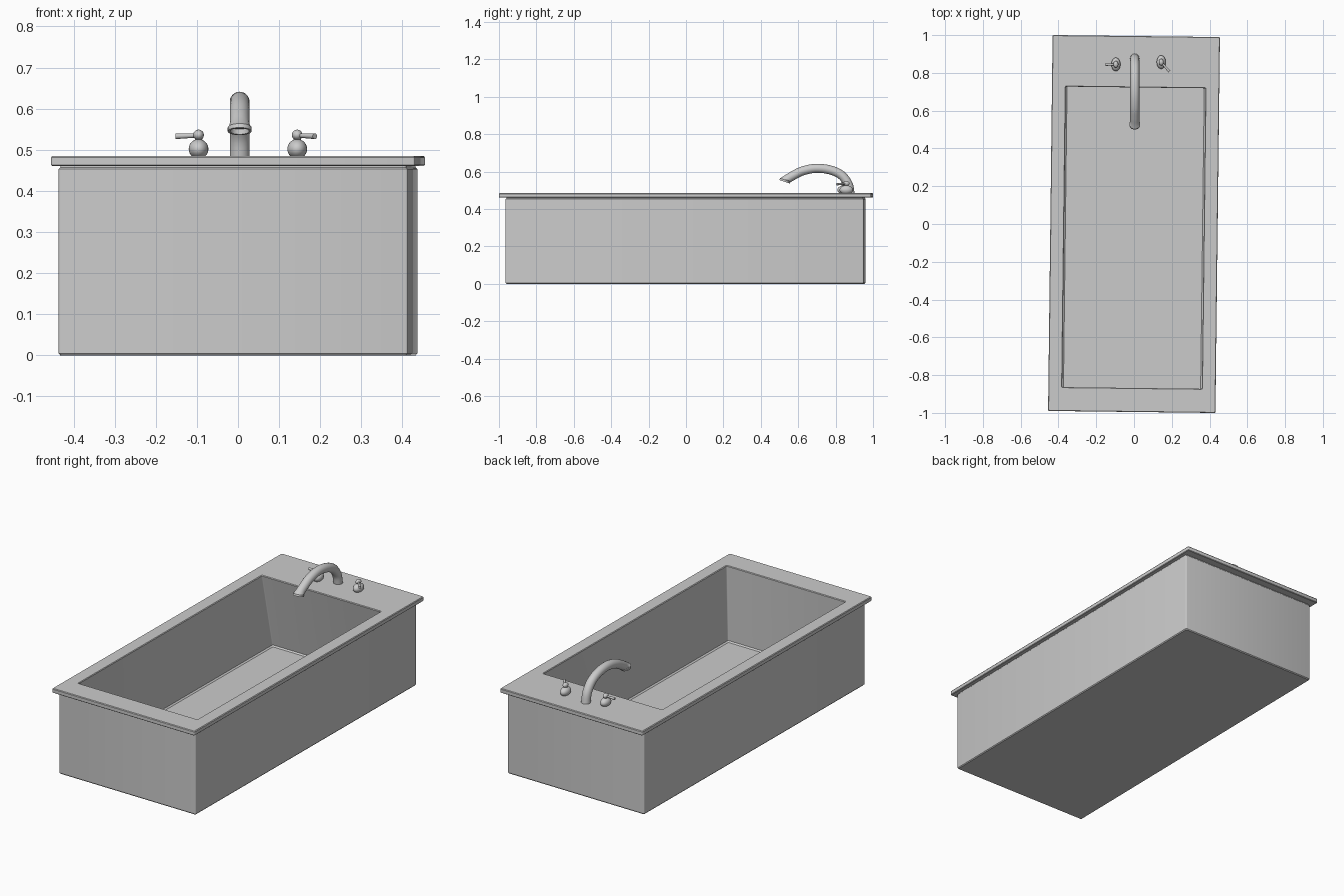
import bpy, bmesh, math
from mathutils import Vector

if "Cube" in bpy.data.objects:
    bpy.data.objects.remove(bpy.data.objects["Cube"])

TILT = 0.012  # whole tub sits very slightly turned


def finish(name, bm):
    bmesh.ops.recalc_face_normals(bm, faces=bm.faces)
    me = bpy.data.meshes.new(name)
    bm.to_mesh(me)
    bm.free()
    ob = bpy.data.objects.new(name, me)
    bpy.context.collection.objects.link(ob)
    bpy.ops.object.select_all(action='DESELECT')
    ob.select_set(True)
    bpy.context.view_layer.objects.active = ob
    bpy.ops.object.shade_smooth_by_angle(angle=math.radians(35))
    return ob


def loft(name, rings):
    bm = bmesh.new()
    loops = [[bm.verts.new(p) for p in r] for r in rings]
    n = len(loops[0])
    for a, b in zip(loops, loops[1:]):
        for i in range(n):
            j = (i + 1) % n
            bm.faces.new((a[i], a[j], b[j], b[i]))
    bm.faces.new(loops[0])
    bm.faces.new(loops[-1])
    return finish(name, bm)


def rounded_rect(hx, y0, y1, z, r=0.006, seg=3):
    pts = []
    corners = [(hx - r, y1 - r), (-hx + r, y1 - r), (-hx + r, y0 + r), (hx - r, y0 + r)]
    for k, (cx, cy) in enumerate(corners):
        for s in range(seg + 1):
            a = math.pi / 2 * (k + s / seg)
            pts.append((cx + r * math.cos(a), cy + r * math.sin(a), z))
    return pts


# Tub: apron, overhanging rim, deck and basin in one skin
tub = loft("bathtub", [rounded_rect(*p) for p in [
    (0.421, -0.956, 0.951, 0.0),
    (0.425, -0.960, 0.955, 0.005),
    (0.425, -0.960, 0.955, 0.453),
    (0.421, -0.956, 0.951, 0.457),
    (0.421, -0.956, 0.951, 0.460),
    (0.440, -0.992, 0.992, 0.460),
    (0.443, -0.995, 0.995, 0.463),
    (0.443, -0.995, 0.995, 0.481),
    (0.440, -0.992, 0.992, 0.485),
    (0.373, -0.871, 0.726, 0.485),
    (0.370, -0.868, 0.723, 0.481),
    (0.370, -0.880, 0.815, 0.062),
    (0.363, -0.873, 0.808, 0.055)]])
tub.rotation_euler.z = -TILT


# Spout: round tube swept along a smooth arch, with flared oblique mouth
def catmull(pts, steps=4):
    p = [2 * pts[0] - pts[1]] + pts + [2 * pts[-1] - pts[-2]]
    out = []
    for i in range(1, len(p) - 2):
        a, b, c, d = p[i - 1:i + 3]
        for s in range(steps):
            t = s / steps
            out.append(0.5 * (2 * b + (c - a) * t + (2 * a - 5 * b + 4 * c - d) * t * t
                              + (3 * b - a - 3 * c + d) * t ** 3))
    return out + [pts[-1]]


def ring(center, u, v, n=24):
    return [center + u * math.cos(2 * math.pi * i / n) + v * math.sin(2 * math.pi * i / n)
            for i in range(n)]


X = Vector((1, 0, 0))
SX = 0.004
path = catmull([Vector((SX, y, z)) for y, z in [
    (0.878, 0.480), (0.866, 0.535), (0.828, 0.583), (0.765, 0.610),
    (0.69, 0.617), (0.62, 0.602), (0.57, 0.577), (0.545, 0.562)]])
rings = []
for i, p in enumerate(path):
    t = (path[min(i + 1, len(path) - 1)] - path[max(i - 1, 0)]).normalized()
    rings.append(ring(p, X * 0.024, t.cross(X) * 0.024))
mouth = Vector((SX, 0.527, 0.545))
across = Vector((0, -0.947, 0.322))
lip = Vector((0, 0.004, 0.012))
rings += [ring(mouth + lip, X * 0.026, across * 0.026),
          ring(mouth + lip * 0.8, X * 0.029, across * 0.029),
          ring(mouth, X * 0.029, across * 0.029),
          ring(mouth, X * 0.023, across * 0.023),
          ring(mouth + lip, X * 0.021, across * 0.021)]
loft("spout", rings)


# Tap handles: bulb, small knob and lever
def ball(name, loc, scale):
    bm = bmesh.new()
    bmesh.ops.create_uvsphere(bm, u_segments=24, v_segments=14, radius=1)
    for v in bm.verts:
        v.co = Vector(a * b for a, b in zip(v.co, scale)) + Vector(loc)
    return finish(name, bm)


def rod(name, a, b, r1, r2):
    a, b = Vector(a), Vector(b)
    d = (b - a).normalized()
    u = d.orthogonal().normalized()
    w = d.cross(u)
    return loft(name, [ring(a, u * r1, w * r1, 16), ring(b, u * r2, w * r2, 16)])


for side, x, y, dx, dy in [("left", -0.096, 0.845, -0.056, -0.001),
                           ("right", 0.144, 0.857, 0.043, -0.050)]:
    ball(side + "_handle_bulb", (x, y, 0.502), (0.024, 0.036, 0.024))
    rod(side + "_handle_neck", (x, y, 0.515), (x, y, 0.535), 0.010, 0.008)
    ball(side + "_handle_knob", (x, y, 0.536), (0.013, 0.018, 0.013))
    rod(side + "_handle_lever", (x, y, 0.535), (x + dx, y + dy, 0.533), 0.005, 0.007)
